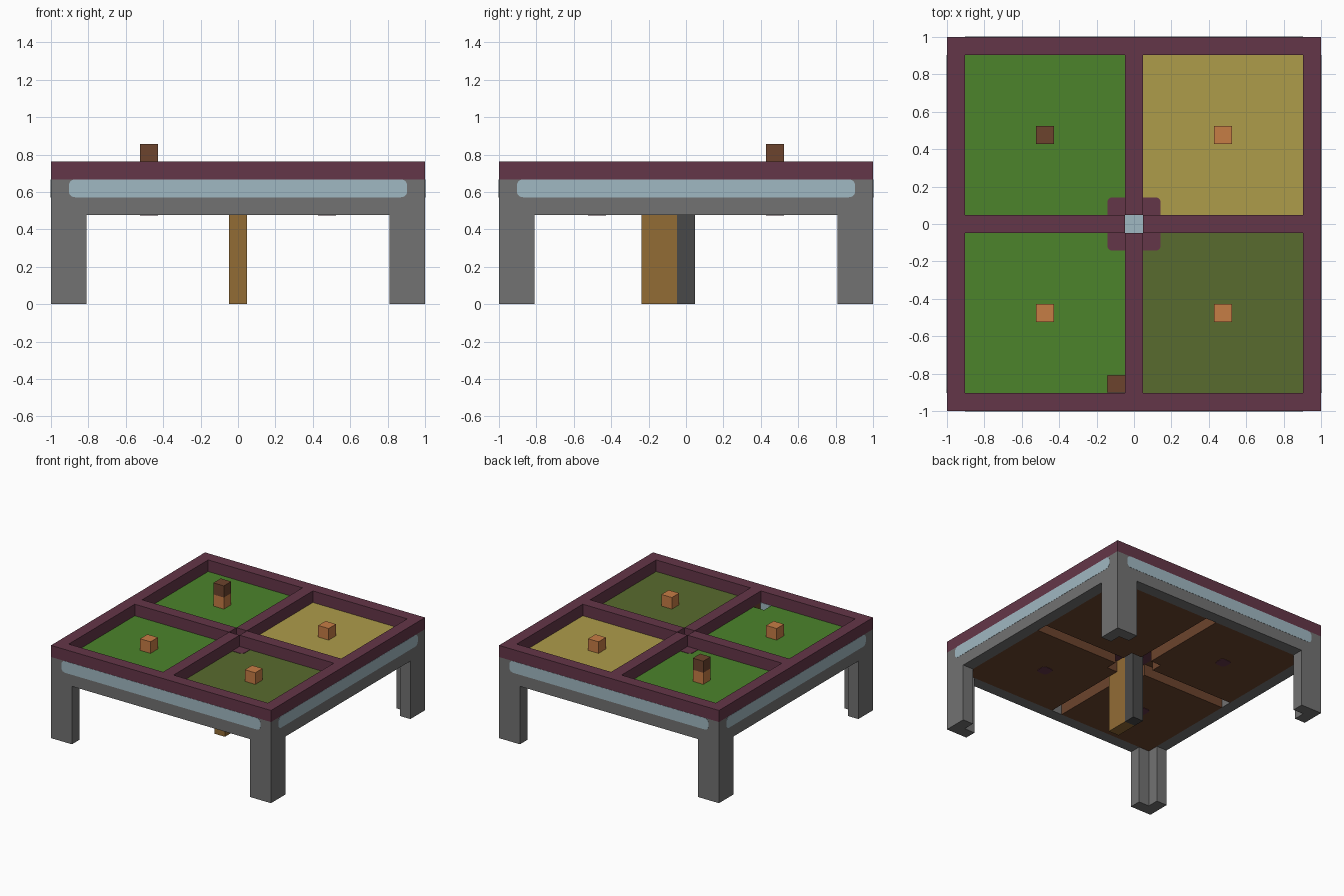
import bpy, bmesh, math
from mathutils import Matrix

cube = bpy.data.objects.get("Cube")
if cube:
    bpy.data.objects.remove(cube, do_unlink=True)

U = 2 / 21  # one building block; all sizes below are in blocks


def material(name, hex_code):
    srgb = [int(hex_code[i:i + 2], 16) / 255 for i in (0, 2, 4)]
    colour = [((c + 0.055) / 1.055) ** 2.4 for c in srgb] + [1]
    mat = bpy.data.materials.new(name)
    mat.use_nodes = True
    mat.diffuse_color = colour
    mat.node_tree.nodes["Principled BSDF"].inputs["Base Color"].default_value = colour
    return mat


plum = material("plum", "643648")
green = material("grass green", "4c832b")
yellow = material("straw yellow", "ae9c4a")
olive = material("olive", "596b2e")
orange = material("orange", "c67d45")
brown = material("brown", "6c442d")
ochre = material("ochre", "926c35")
grey = material("stone grey", "727272")
dark = material("dark grey", "484848")
blue = material("pale blue", "a0b8c2")


def prism(name, outline, z0, z1, mat, matrix=Matrix()):
    """Extrude a flat outline from z0 to z1."""
    bm = bmesh.new()
    face = bm.faces.new([bm.verts.new((x, y, z0)) for x, y in outline])
    out = bmesh.ops.extrude_face_region(bm, geom=[face])
    verts = [v for v in out["geom"] if isinstance(v, bmesh.types.BMVert)]
    bmesh.ops.translate(bm, verts=verts, vec=(0, 0, z1 - z0))
    bmesh.ops.recalc_face_normals(bm, faces=bm.faces)
    bm.transform(Matrix.Scale(U, 4) @ matrix)
    mesh = bpy.data.meshes.new(name)
    bm.to_mesh(mesh)
    bm.free()
    mesh.materials.append(mat)
    obj = bpy.data.objects.new(name, mesh)
    bpy.context.collection.objects.link(obj)
    return obj


def rect(x0, x1, y0, y1, r=0, steps=5):
    """Rectangle outline, with rounded corners when r is set."""
    if not r:
        return [(x0, y0), (x1, y0), (x1, y1), (x0, y1)]
    centres = [(x1 - r, y1 - r), (x0 + r, y1 - r), (x0 + r, y0 + r), (x1 - r, y0 + r)]
    points = []
    for quarter, (cx, cy) in enumerate(centres):
        for s in range(steps + 1):
            a = math.pi / 2 * (quarter + s / steps)
            points.append((cx + r * math.cos(a), cy + r * math.sin(a)))
    return points


def mirrored(outline, sx, sy):
    return [(x * sx, y * sy) for x, y in outline]


upright = Matrix.Rotation(math.pi / 2, 4, "X")

# Four sides: apron, rim, cross bars and pale strips
for k in range(4):
    turn = Matrix.Rotation(k * math.pi / 2, 4, "Z")
    side = rect(-10.5, 9.5, -10.5, -9.5)
    bar = rect(-0.5, 0.5, -9.5, -0.5)
    prism(f"apron_{k}", side, 5, 7, grey, turn)
    prism(f"rim_{k}", side, 7, 8, plum, turn)
    prism(f"cross_bar_{k}", bar, 7, 8, plum, turn)
    prism(f"channel_roof_{k}", bar, 6, 7, brown, turn)
    prism(f"side_strip_{k}", rect(-9.5, 9.5, 6, 7, 0.35), 10.48, 10.515, blue, turn @ upright)

# Four quarters: corner leg, soil, turf, block and underside patch
leg = [(10.5, 10.5), (8.5, 10.5), (8.5, 9.5), (9.5, 9.5), (9.5, 8.5), (10.5, 8.5)]
soil = [(1.5, 0.5), (9.5, 0.5), (9.5, 9.5), (0.5, 9.5), (0.5, 1.5), (1.5, 1.5)]
notched = [(0.5, 0.5), (9.5, 0.5), (9.5, 9.5), (1.5, 9.5), (1.5, 8.5), (0.5, 8.5)]
full = rect(0.5, 9.5, 0.5, 9.5)
block = rect(4.5, 5.5, 4.5, 5.5)
quarters = {
    "front_right": (-1, -1, green, notched),
    "front_left": (1, -1, olive, full),
    "back_right": (-1, 1, green, full),
    "back_left": (1, 1, yellow, full),
}
for name, (sx, sy, turf_mat, turf) in quarters.items():
    prism(name + "_leg", mirrored(leg, sx, sy), 0, 5, grey)
    prism(name + "_soil", mirrored(soil, sx, sy), 5, 6, brown)
    prism(name + "_turf", mirrored(turf, sx, sy), 6, 7, turf_mat)
    prism(name + "_block", mirrored(block, sx, sy), 7, 8, orange)
    prism(name + "_under_patch", mirrored(rect(4.5, 5.5, 4.5, 5.5, 0.3), sx, sy), 4.97, 5.01, plum)
prism("top_block", mirrored(block, -1, 1), 8, 9, brown)

# Small pit in the front right turf shows the pale inner wall
prism("pit_wall", rect(-1.5, -0.5, 6, 7), 9.47, 9.5, blue, upright)

# Centre: plum patches above and below, pale core, two-part post
prism("centre_patch_top", rect(-1.5, 1.5, -1.5, 1.5, 0.3), 6.98, 7.03, plum)
prism("centre_patch_under", rect(-1.5, 1.5, -1.5, 1.5), 5.97, 6.01, plum)
prism("centre_core", rect(-0.5, 0.5, -0.5, 0.5), 6, 7.05, blue)
prism("centre_post", rect(-0.5, 0.5, -0.5, 0.5), 0, 6, dark)
prism("front_post", rect(-0.5, 0.5, -2.5, -0.5), 0, 6, ochre)
